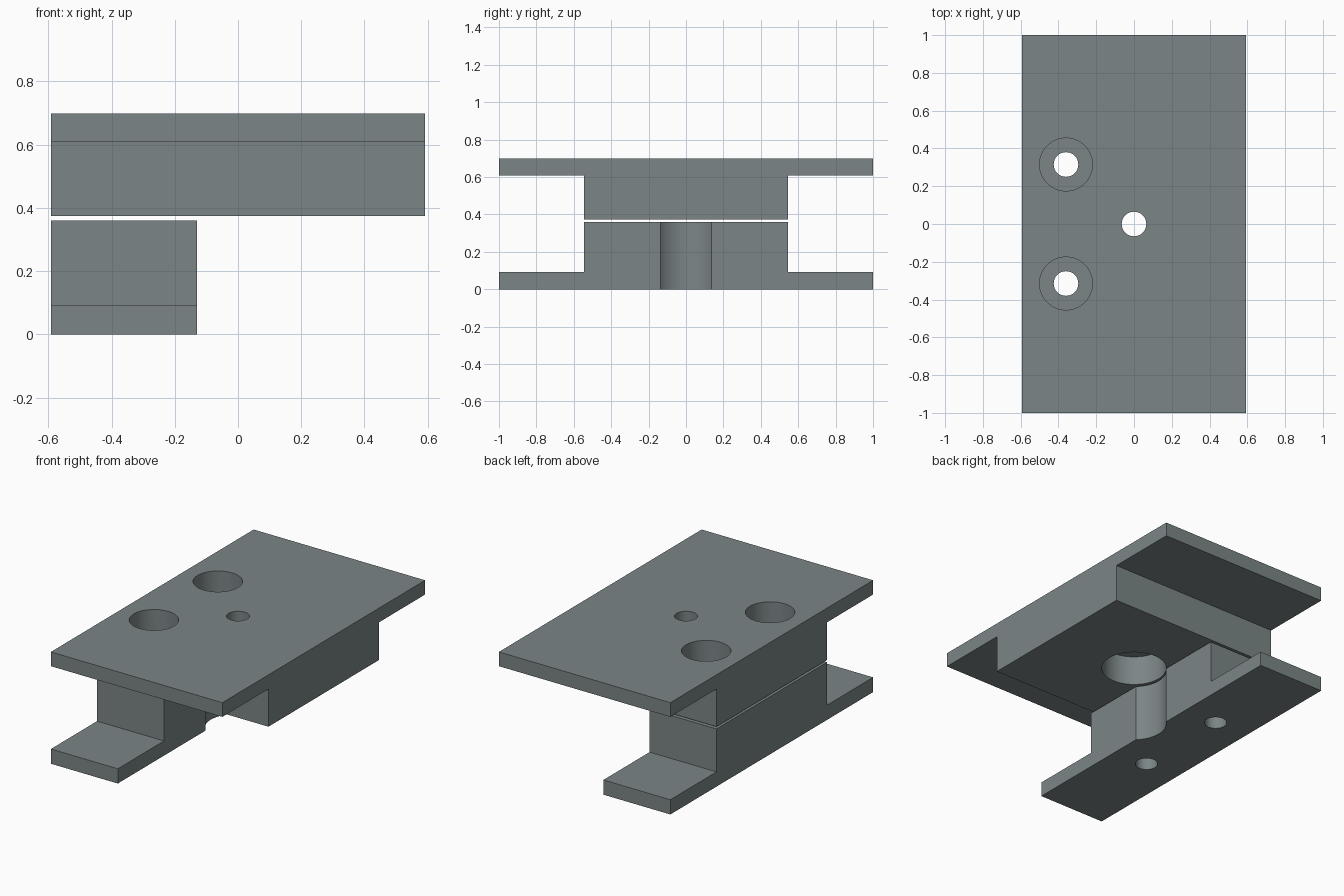
import bpy
import bmesh
import math

if "Cube" in bpy.data.objects:
    bpy.data.objects.remove(bpy.data.objects["Cube"])

steel = bpy.data.materials.new("grey_steel")
steel.diffuse_color = (0.20, 0.235, 0.24, 1)
steel.use_nodes = True
steel.node_tree.nodes["Principled BSDF"].inputs["Base Color"].default_value = steel.diffuse_color


def extruded_profile(name, points, x0, x1):
    """Extrude a (y, z) outline along x."""
    bm = bmesh.new()
    face = bm.faces.new([bm.verts.new((x0, y, z)) for y, z in points])
    res = bmesh.ops.extrude_face_region(bm, geom=[face])
    verts = [v for v in res["geom"] if isinstance(v, bmesh.types.BMVert)]
    bmesh.ops.translate(bm, verts=verts, vec=(x1 - x0, 0, 0))
    bmesh.ops.recalc_face_normals(bm, faces=bm.faces)
    mesh = bpy.data.meshes.new(name)
    bm.to_mesh(mesh)
    bm.free()
    mesh.materials.append(steel)
    obj = bpy.data.objects.new(name, mesh)
    bpy.context.collection.objects.link(obj)
    return obj


def drill(obj, x, y, r, z0, z1):
    """Cut a vertical round hole between two heights."""
    bpy.ops.mesh.primitive_cylinder_add(vertices=64, radius=r, depth=z1 - z0,
                                        location=(x, y, (z0 + z1) / 2))
    cutter = bpy.context.object
    cutter.name = "hole_cutter"
    cutter.data.materials.append(steel)
    mod = obj.modifiers.new("hole", 'BOOLEAN')
    mod.operation = 'DIFFERENCE'
    mod.solver = 'EXACT'
    mod.object = cutter
    bpy.ops.object.select_all(action='DESELECT')
    bpy.context.view_layer.objects.active = obj
    obj.select_set(True)
    bpy.ops.object.modifier_apply(modifier=mod.name)
    bpy.data.objects.remove(cutter, do_unlink=True)


W, F = 0.545, 1.0      # half widths of the block and of the flanges
SCREW_X, SCREW_Y = -0.36, 0.315

# Upper plate: wide flange on top, thick block beneath
upper = extruded_profile("upper_plate", [
    (-F, 0.698), (-F, 0.609), (-W, 0.609), (-W, 0.374),
    (W, 0.374), (W, 0.609), (F, 0.609), (F, 0.698)], -0.592, 0.592)

# Lower bracket: flange at the base, thick block above
lower = extruded_profile("lower_bracket", [
    (-F, 0), (F, 0), (F, 0.092), (W, 0.092),
    (W, 0.36), (-W, 0.36), (-W, 0.092), (-F, 0.092)], -0.592, -0.13)

# Central stepped bore, shared by both parts
drill(upper, 0, 0, 0.065, 0.3, 0.8)
drill(upper, 0, 0, 0.189, 0.3, 0.56)
drill(lower, 0, 0, 0.189, -0.1, 0.5)

# Counterbored screw holes
for s in (-1, 1):
    drill(upper, SCREW_X, s * SCREW_Y, 0.065, 0.3, 0.8)
    drill(upper, SCREW_X, s * SCREW_Y, 0.14, 0.5, 0.8)
    drill(lower, SCREW_X, s * SCREW_Y, 0.065, -0.1, 0.5)

# Smooth bores with crisp edges
for obj in (upper, lower):
    bpy.ops.object.select_all(action='DESELECT')
    bpy.context.view_layer.objects.active = obj
    obj.select_set(True)
    bpy.ops.object.shade_smooth_by_angle(angle=math.radians(30))
